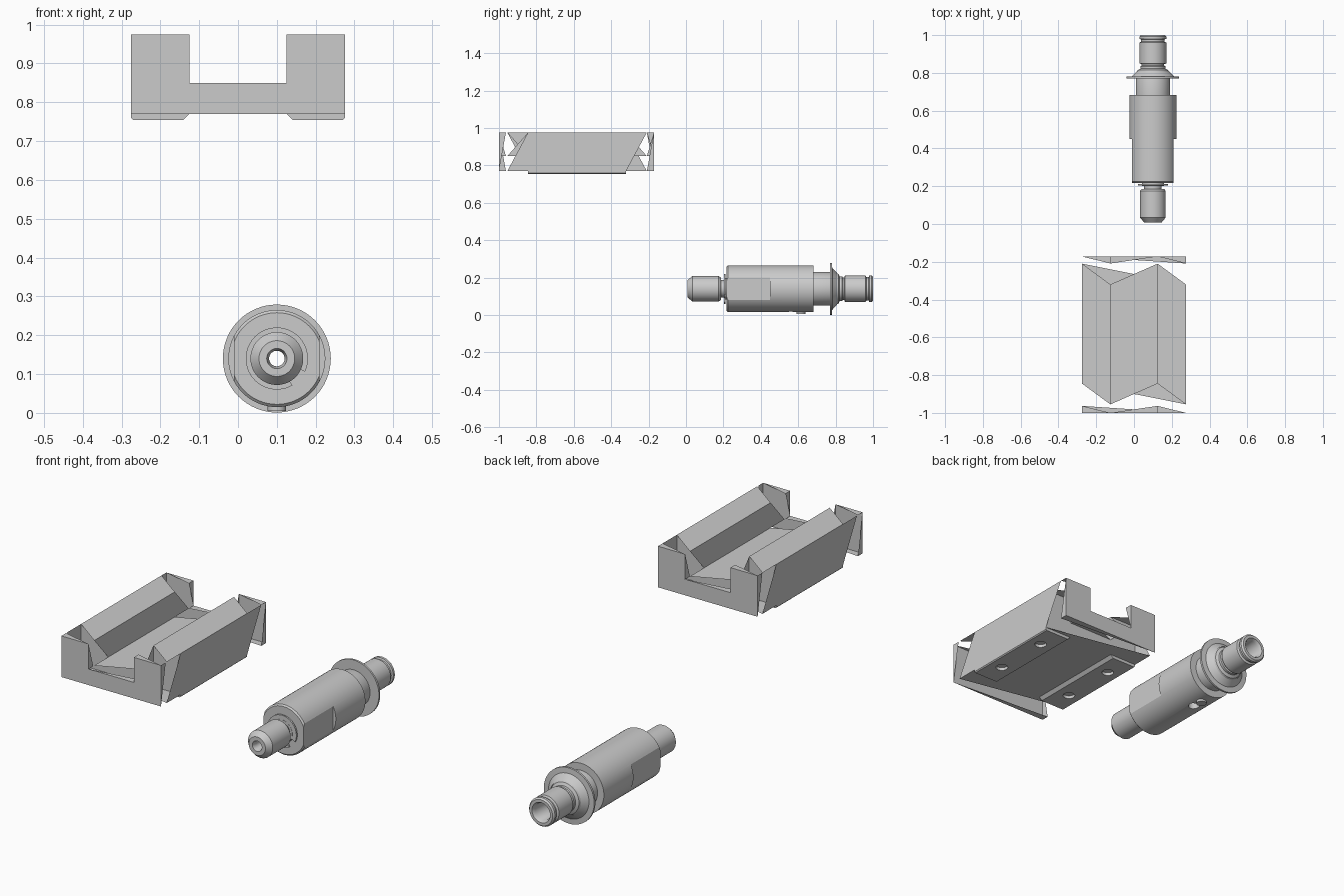
import bpy, bmesh, math
from mathutils import Matrix, Vector

if "Cube" in bpy.data.objects:
    bpy.data.objects.remove(bpy.data.objects["Cube"])

CX, CZ = 0.10, 0.14                     # shaft axis
Y_FRONT, Y_BACK = -0.845, -0.32         # carriage body ends


def finish(name, bm, smooth=False, recalc=True):
    if recalc:
        bmesh.ops.recalc_face_normals(bm, faces=bm.faces)
    me = bpy.data.meshes.new(name)
    bm.to_mesh(me)
    bm.free()
    ob = bpy.data.objects.new(name, me)
    bpy.context.collection.objects.link(ob)
    if smooth:
        bpy.ops.object.select_all(action='DESELECT')
        ob.select_set(True)
        bpy.context.view_layer.objects.active = ob
        bpy.ops.object.shade_smooth_by_angle(angle=math.radians(30))
    return ob


def extrude(name, profile, y0, y1):
    bm = bmesh.new()
    f = bm.faces.new([bm.verts.new((x, y0, z)) for x, z in profile])
    r = bmesh.ops.extrude_face_region(bm, geom=[f])
    vs = [v for v in r['geom'] if isinstance(v, bmesh.types.BMVert)]
    bmesh.ops.translate(bm, verts=vs, vec=(0, y1 - y0, 0))
    return finish(name, bm)


def lathe(name, profile, n=64, a0=0.0, sweep=2 * math.pi):
    # closed (radius, y) section turned about the shaft axis
    bm = bmesh.new()
    full = sweep > 6.28
    rings = []
    for i in range(n if full else n + 1):
        a = a0 + sweep * i / n
        rings.append([bm.verts.new((CX + r * math.cos(a), y, CZ + r * math.sin(a)))
                      for r, y in profile])
    m = len(profile)
    for i in range(n):
        p, q = rings[i], rings[(i + 1) % len(rings)]
        for j in range(m):
            k = (j + 1) % m
            bm.faces.new((p[j], p[k], q[k], q[j]))
    if not full:
        bm.faces.new(rings[0])
        bm.faces.new(rings[-1])
    return finish(name, bm, True)


def rod(name, loc, r, depth, n=32, smooth=False):
    bm = bmesh.new()
    bmesh.ops.create_cone(bm, cap_ends=True, segments=n, radius1=r, radius2=r,
                          depth=depth, matrix=Matrix.Translation(loc))
    return finish(name, bm, smooth)


def box(name, lo, hi):
    lo, hi = Vector(lo), Vector(hi)
    bm = bmesh.new()
    bmesh.ops.create_cube(bm, size=1, matrix=Matrix.Translation((lo + hi) / 2)
                          @ Matrix.Diagonal((hi - lo).to_4d()))
    return finish(name, bm)


def cut(ob, cutters):
    bpy.ops.object.select_all(action='DESELECT')
    ob.select_set(True)
    bpy.context.view_layer.objects.active = ob
    for c in cutters:
        c.hide_render = True
        m = ob.modifiers.new("cut", 'BOOLEAN')
        m.operation, m.solver, m.object = 'DIFFERENCE', 'EXACT', c
        bpy.ops.object.modifier_apply(modifier=m.name)
        bpy.data.objects.remove(c)


# Carriage body: U-shaped channel block
U = [(-.275, .975), (-.125, .975), (-.125, .85), (.125, .85),
     (.125, .975), (.275, .975), (.275, .77), (-.275, .77)]
extrude("carriage_body", U, Y_FRONT, Y_BACK)

# Mounting pads underneath, each with two screw holes
for s, side in ((-1, "left"), (1, "right")):
    pad = extrude("mounting_pad_" + side,
                  [(s * .125, .77), (s * .14, .755), (s * .27, .755),
                   (s * .275, .76), (s * .275, .77)], Y_FRONT, Y_BACK)
    cut(pad, [rod("hole_cutter", (s * .207, y, .76), .028, .1)
              for y in (-.725, -.44)])

# End caps: flat U plate joined to the body by torn triangular flaps
APEX = (1, 0, 0, 0, 1, 1, 0, 1)          # corner carrying each flap's tip
for name, yb, ye in (("front_end_cap", Y_FRONT, -1.0), ("back_end_cap", Y_BACK, -.172)):
    d = 1 if ye > yb else -1
    bm = bmesh.new()
    V = lambda p, y: bm.verts.new((p[0], y, p[1]))
    bm.faces.new([V(p, ye) for p in U])
    for k, a in enumerate(APEX):
        p, q = U[k], U[(k + 1) % 8]
        if d > 0:
            a = 1 - a
        tip, other = (q, p) if a else (p, q)
        for base, t, ty in ((yb, tip, yb + d * .11), (ye, other, ye - d * .037)):
            tri = [V(p, base), V(q, base), V(t, ty)]
            bm.faces.new(tri if d > 0 else tri[::-1])
    finish(name, bm, recalc=False)

# Stepped shaft with a through bore, wrench flats and ball pocket
shaft = lathe("stepped_shaft", [
    (.02, .03), (.026, .008), (.046, .008), (.068, .034), (.068, .175), (.06, .186),
    (.046, .186), (.046, .202), (.058, .202), (.058, .217), (.118, .217), (.125, .224),
    (.125, .683), (.09, .683), (.09, .79), (.08, .815), (.066, .822),
    (.066, .835), (.06, .838), (.06, .846), (.071, .85),
    (.071, .96), (.062, .965), (.062, .977), (.071, .98), (.071, .992),
    (.064, 1.0), (.05, 1.0), (.042, .985), (.042, .87), (.02, .855)])
cut(shaft, [box("flat_cutter", (CX + .11, .15, -.2), (CX + .3, .45, .5)),
            box("flat_cutter", (CX - .3, .15, -.2), (CX - .11, .45, .5)),
            rod("pocket_cutter", (CX, .56, .02), .026, .08)])
bpy.context.view_layer.objects.active = shaft
shaft.select_set(True)
bpy.ops.object.shade_smooth_by_angle(angle=math.radians(30))

# Thin flange disc with a conical shoulder
lathe("flange", [(.085, .77), (.139, .77), (.139, .78), (.112, .782), (.085, .808)])

# Open snap ring in the neck groove
lathe("snap_ring", [(.05, .203), (.08, .203), (.08, .211), (.05, .211)],
      n=48, a0=math.radians(-25), sweep=math.radians(325))

# Small pin under the shaft
rod("locating_pin", (CX, .615, .03), .024, .05, smooth=True)
